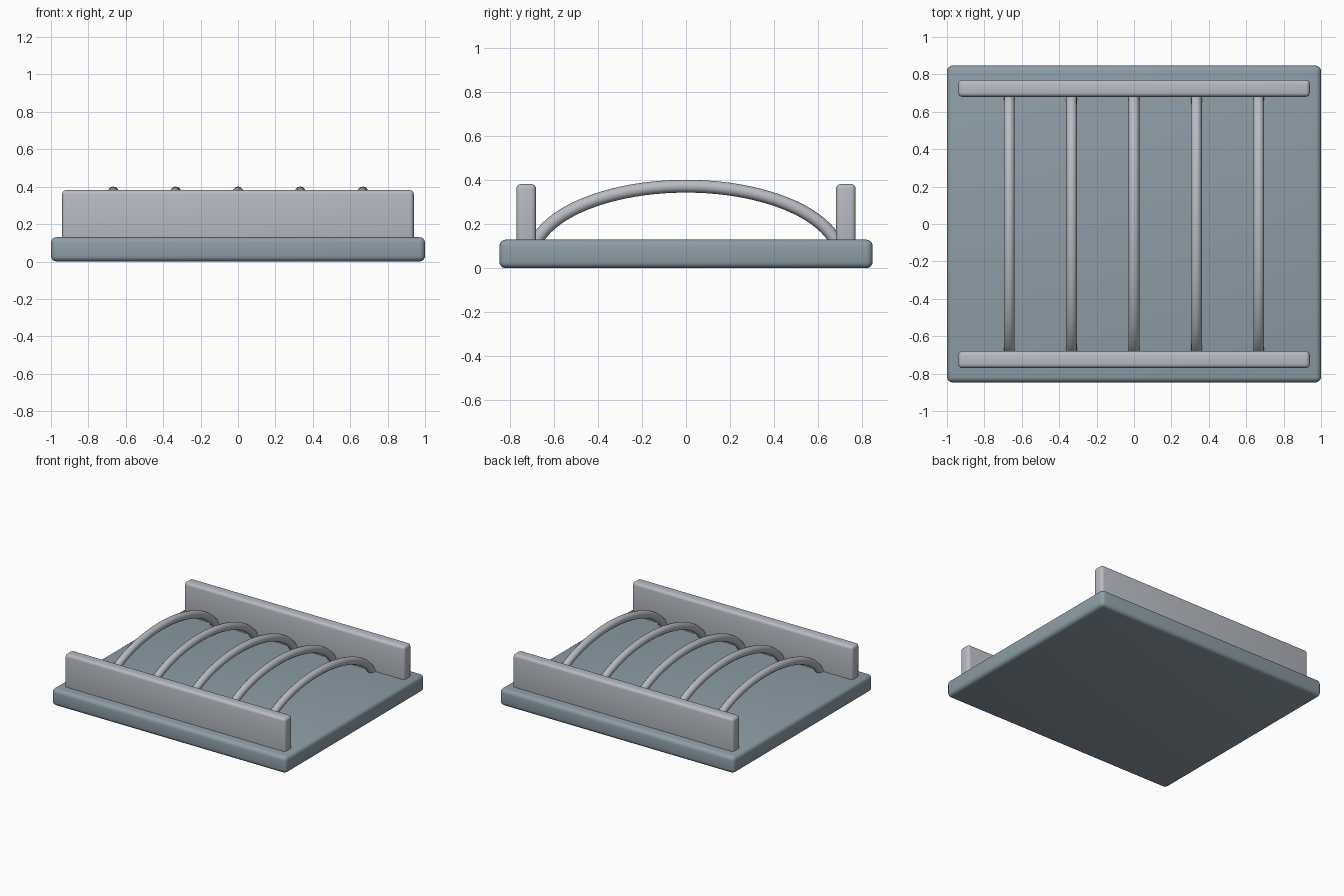
import bpy, math

if "Cube" in bpy.data.objects:
    bpy.data.objects.remove(bpy.data.objects["Cube"])

BASE = (0.27, 0.34, 0.39, 1)
METAL = (0.48, 0.50, 0.55, 1)


def material(name, color):
    m = bpy.data.materials.new(name)
    m.diffuse_color = color
    m.use_nodes = True
    m.node_tree.nodes["Principled BSDF"].inputs["Base Color"].default_value = m.diffuse_color
    return m


base_mat = material("slate", BASE)
metal_mat = material("metal", METAL)


def smooth(obj):
    bpy.ops.object.select_all(action='DESELECT')
    obj.select_set(True)
    bpy.context.view_layer.objects.active = obj
    bpy.ops.object.shade_smooth_by_angle(angle=math.radians(40))


def rounded_box(name, lo, hi, bevel, mat):
    bpy.ops.mesh.primitive_cube_add(
        size=1, location=[(a + b) / 2 for a, b in zip(lo, hi)])
    obj = bpy.context.object
    obj.name = name
    obj.scale = [b - a for a, b in zip(lo, hi)]
    bpy.ops.object.transform_apply(location=False, rotation=False, scale=True)
    mod = obj.modifiers.new("bevel", 'BEVEL')
    mod.width, mod.segments = bevel, 4
    bpy.ops.object.modifier_apply(modifier="bevel")
    obj.data.materials.append(mat)
    smooth(obj)


def arch(name, x, a=0.70, b=0.33, cz=0.042, steps=40):
    # half-ellipse tube whose feet sink into the base
    curve = bpy.data.curves.new(name, 'CURVE')
    curve.dimensions = '3D'
    curve.bevel_depth, curve.bevel_resolution = 0.029, 4
    curve.use_fill_caps = True
    sp = curve.splines.new('POLY')
    sp.points.add(steps)
    t0 = math.radians(9)
    for i, p in enumerate(sp.points):
        t = t0 + (math.pi - 2 * t0) * i / steps
        p.co = (x, -a * math.cos(t), cz + b * math.sin(t), 1)
    obj = bpy.data.objects.new(name, curve)
    bpy.context.collection.objects.link(obj)
    bpy.ops.object.select_all(action='DESELECT')
    obj.select_set(True)
    bpy.context.view_layer.objects.active = obj
    bpy.ops.object.convert(target='MESH')
    obj = bpy.context.object
    obj.data.materials.append(metal_mat)
    smooth(obj)


# base slab
rounded_box("base_plate", (-1, -0.847, 0), (1, 0.847, 0.13), 0.03, base_mat)

# front and back walls
for name, y in (("front_wall", -0.725), ("back_wall", 0.725)):
    rounded_box(name, (-0.94, y - 0.045, 0.11), (0.94, y + 0.045, 0.382), 0.022, metal_mat)

# row of arched bars between the walls
for i in range(5):
    arch(f"arched_bar_{i + 1}", (i - 2) / 3)
